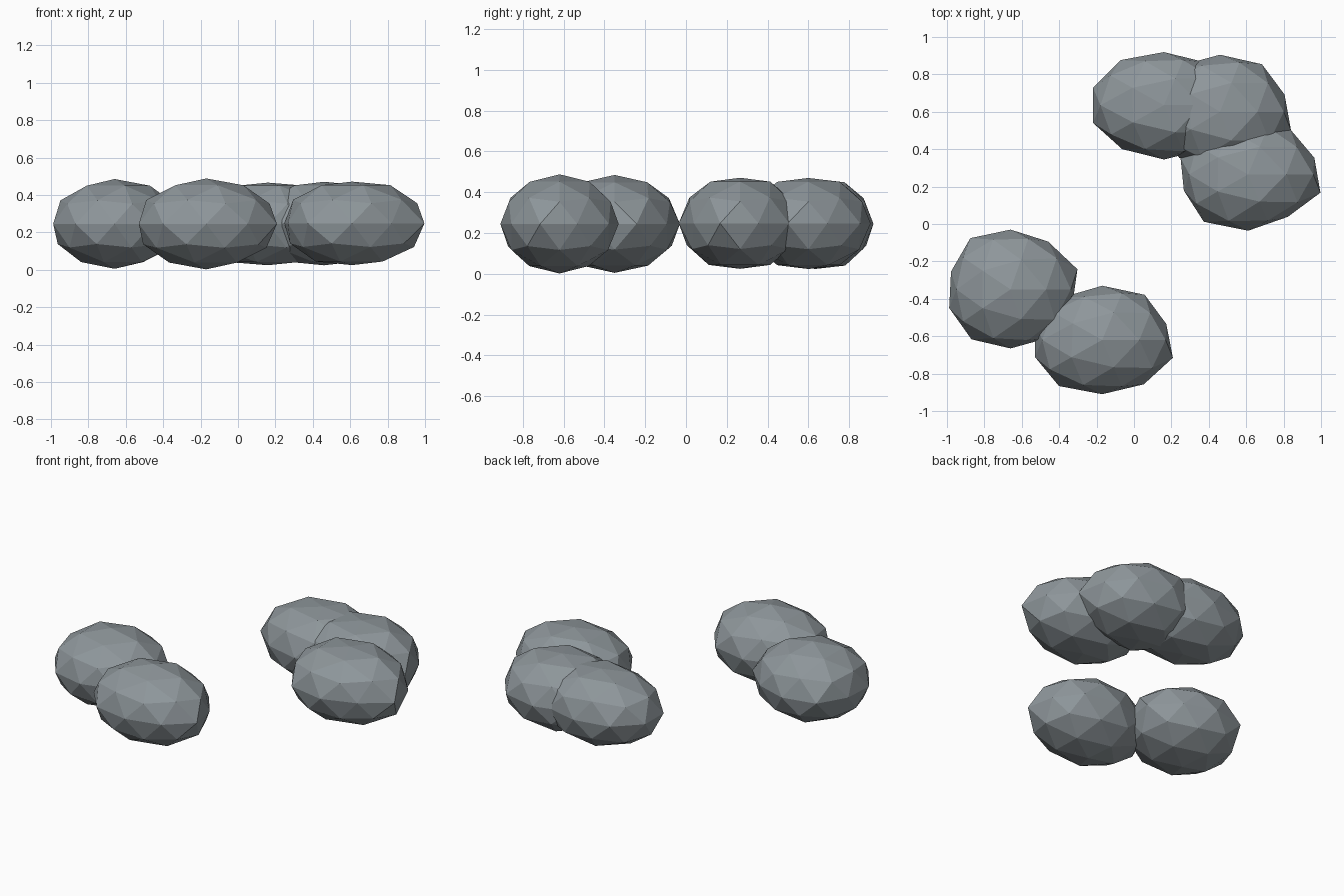
import bpy
import math

# One flat stone colour
stone = bpy.data.materials.new("grey_stone")
stone.diffuse_color = (0.27, 0.305, 0.325, 1.0)


def rock(name, center, radii, bulge, cap=1.0):
    """Faceted boulder: bulge holds ten outline factors at 18, 54, ... 342 degrees."""
    bpy.ops.mesh.primitive_ico_sphere_add(subdivisions=2, radius=1, location=center)
    obj = bpy.context.object
    obj.name = name
    for v in obj.data.vertices:
        x, y, z = v.co
        # Blend the two nearest outline factors around the stone
        pos = (math.degrees(math.atan2(y, x)) - 18) / 36
        i = math.floor(pos)
        t = pos - i
        f = bulge[i % 10] * (1 - t) + bulge[(i + 1) % 10] * t
        height = z * (cap if abs(z) > 0.95 else 1.0)
        v.co = (x * f * radii[0], y * f * radii[1], height * radii[2])
    obj.data.materials.append(stone)
    return obj


# Front pair of boulders
rock("front_left_rock", (-0.66, -0.35, 0.245), (0.345, 0.32, 0.24),
     (1.09, 0.99, 1.0, 1.06, 0.97, 1.0, 1.03, 0.985, 1.0, 1.0))
rock("front_middle_rock", (-0.17, -0.62, 0.245), (0.375, 0.29, 0.243),
     (0.96, 1.03, 1.0, 0.97, 1.0, 1.01, 1.05, 1.0, 1.01, 1.06))

# Rear cluster of three flatter-topped boulders
rock("rear_left_rock", (0.16, 0.635, 0.245), (0.38, 0.29, 0.24),
     (1.0, 0.98, 0.98, 1.03, 1.05, 1.05, 1.0, 1.0, 1.0, 1.0), 0.92)
rock("rear_middle_rock", (0.46, 0.60, 0.247), (0.37, 0.305, 0.24),
     (0.98, 1.03, 1.0, 1.0, 1.0, 1.0, 1.0, 1.0, 1.0, 1.08), 0.93)
rock("rear_right_rock", (0.61, 0.265, 0.248), (0.38, 0.295, 0.24),
     (0.98, 1.01, 1.0, 1.0, 1.0, 0.95, 1.06, 1.02, 0.95, 1.07), 0.93)
